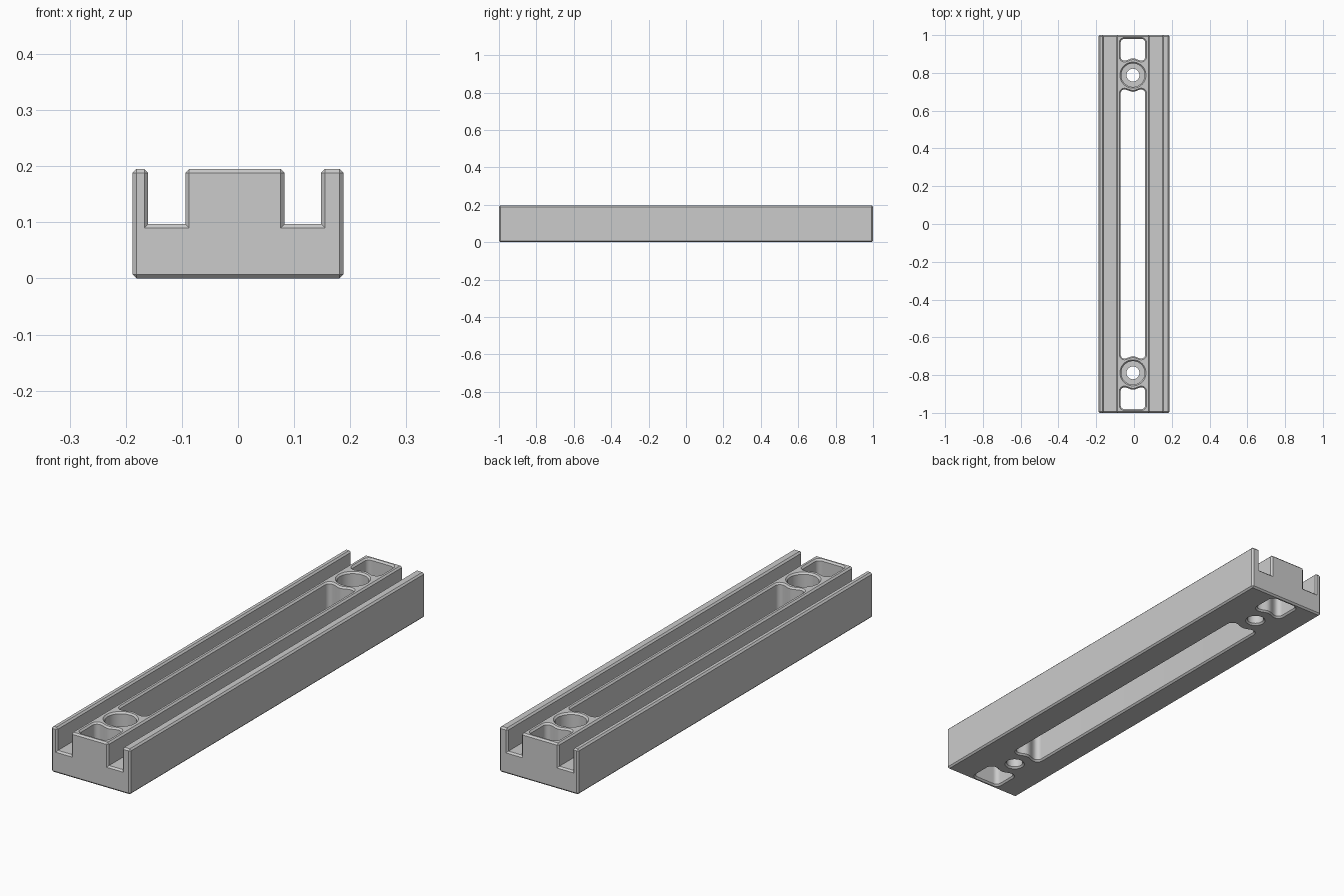
import bpy, bmesh, math

if "Cube" in bpy.data.objects:
    bpy.data.objects.remove(bpy.data.objects["Cube"])

HEIGHT, FLOOR, CHAMFER = 0.195, 0.097, 0.007
MID_X = -0.0055          # centre line of the raised block
SCREW_Y = 0.788

grey = bpy.data.materials.new("light grey")
grey.use_nodes = True
grey.diffuse_color = (0.6, 0.6, 0.6, 1)
grey.node_tree.nodes["Principled BSDF"].inputs["Base Color"].default_value = (0.6, 0.6, 0.6, 1)


def make_object(name, bm):
    bmesh.ops.recalc_face_normals(bm, faces=bm.faces)
    mesh = bpy.data.meshes.new(name)
    bm.to_mesh(mesh)
    bm.free()
    mesh.materials.append(grey)
    obj = bpy.data.objects.new(name, mesh)
    bpy.context.collection.objects.link(obj)
    return obj


def loft(name, rings):
    """Closed solid through rings of equal point count."""
    bm = bmesh.new()
    loops = [[bm.verts.new(p) for p in ring] for ring in rings]
    for low, high in zip(loops, loops[1:]):
        for i in range(len(low)):
            j = (i + 1) % len(low)
            bm.faces.new((low[i], low[j], high[j], high[i]))
    bm.faces.new(loops[0][::-1])
    bm.faces.new(loops[-1])
    return make_object(name, bm)


def slot_end(half, end, radius, dip):
    """One end of a slot: two round corners with a bulge between them."""
    steps, span = 8, half - radius
    angles = [math.pi / 2 * i / steps for i in range(steps + 1)]
    right = [(span + radius * math.cos(a), end - radius + radius * math.sin(a)) for a in angles]
    bulge = []
    for i in range(1, 2 * steps):
        x = span * (1 - i / steps)
        bulge.append((x, end - dip * (1 + math.cos(math.pi * x / span)) / 2))
    return right + bulge + [(-x, y) for x, y in reversed(right)]


def slot_outline(y0, y1, dip0, dip1, grow):
    half, radius = 0.065 + grow, 0.02 + grow
    top = slot_end(half, y1 + grow, radius, dip1)
    bottom = slot_end(half, -y0 + grow, radius, dip0)
    return top + [(-x, -y) for x, y in bottom]


def slot_cutter(name, y0, y1, dip0, dip1):
    over = 0.01
    levels = [(-over, CHAMFER + over), (CHAMFER, 0),
              (HEIGHT - CHAMFER, 0), (HEIGHT + over, CHAMFER + over)]
    # keep the flare at 45 degrees past both faces
    rings = [[(MID_X + x, y, z) for x, y in slot_outline(y0, y1, dip0, dip1, g)]
             for z, g in levels]
    return loft(name, rings)


def screw_cutter(name, y):
    over, seat, bore, hole = 0.006, 0.08, 0.062, 0.034
    levels = [(-over, hole + CHAMFER + over), (CHAMFER, hole), (seat, hole), (seat, bore),
              (HEIGHT - CHAMFER, bore), (HEIGHT + over, bore + CHAMFER + over)]
    turn = [2 * math.pi * i / 48 for i in range(48)]
    return loft(name, [[(MID_X + r * math.cos(a), y + r * math.sin(a), z) for a in turn]
                       for z, r in levels])


# Rail body: extruded profile with two channels, outer edges chamfered
profile = [(-0.188, 0), (0.188, 0), (0.188, HEIGHT), (0.148, HEIGHT), (0.148, FLOOR),
           (0.083, FLOOR), (0.083, HEIGHT), (-0.094, HEIGHT), (-0.094, FLOOR),
           (-0.16, FLOOR), (-0.16, HEIGHT), (-0.188, HEIGHT)]
rail = loft("channel_rail", [[(x, y, z) for x, z in profile] for y in (-1, 1)])
bm = bmesh.new()
bm.from_mesh(rail.data)
convex = [e for e in bm.edges if e.calc_face_angle_signed() > 0.5]
bmesh.ops.bevel(bm, geom=convex, offset=CHAMFER, offset_type='OFFSET', segments=1,
                profile=0.5, affect='EDGES', clamp_overlap=False)
bm.to_mesh(rail.data)
bm.free()

# Long slot, end pockets and counterbored screw holes
cutters = [slot_cutter("long_slot_cutter", -0.712, 0.712, 0.012, 0.012),
           slot_cutter("back_pocket_cutter", 0.865, 0.98, 0.012, 0),
           slot_cutter("front_pocket_cutter", -0.98, -0.865, 0, 0.012),
           screw_cutter("back_screw_cutter", SCREW_Y),
           screw_cutter("front_screw_cutter", -SCREW_Y)]

bpy.ops.object.select_all(action='DESELECT')
bpy.context.view_layer.objects.active = rail
rail.select_set(True)
for cutter in cutters:
    cut = rail.modifiers.new(cutter.name, 'BOOLEAN')
    cut.operation = 'DIFFERENCE'
    cut.solver = 'EXACT'
    cut.object = cutter
    bpy.ops.object.modifier_apply(modifier=cut.name)
    bpy.data.objects.remove(cutter)

bpy.ops.object.shade_smooth_by_angle(angle=math.radians(30))
